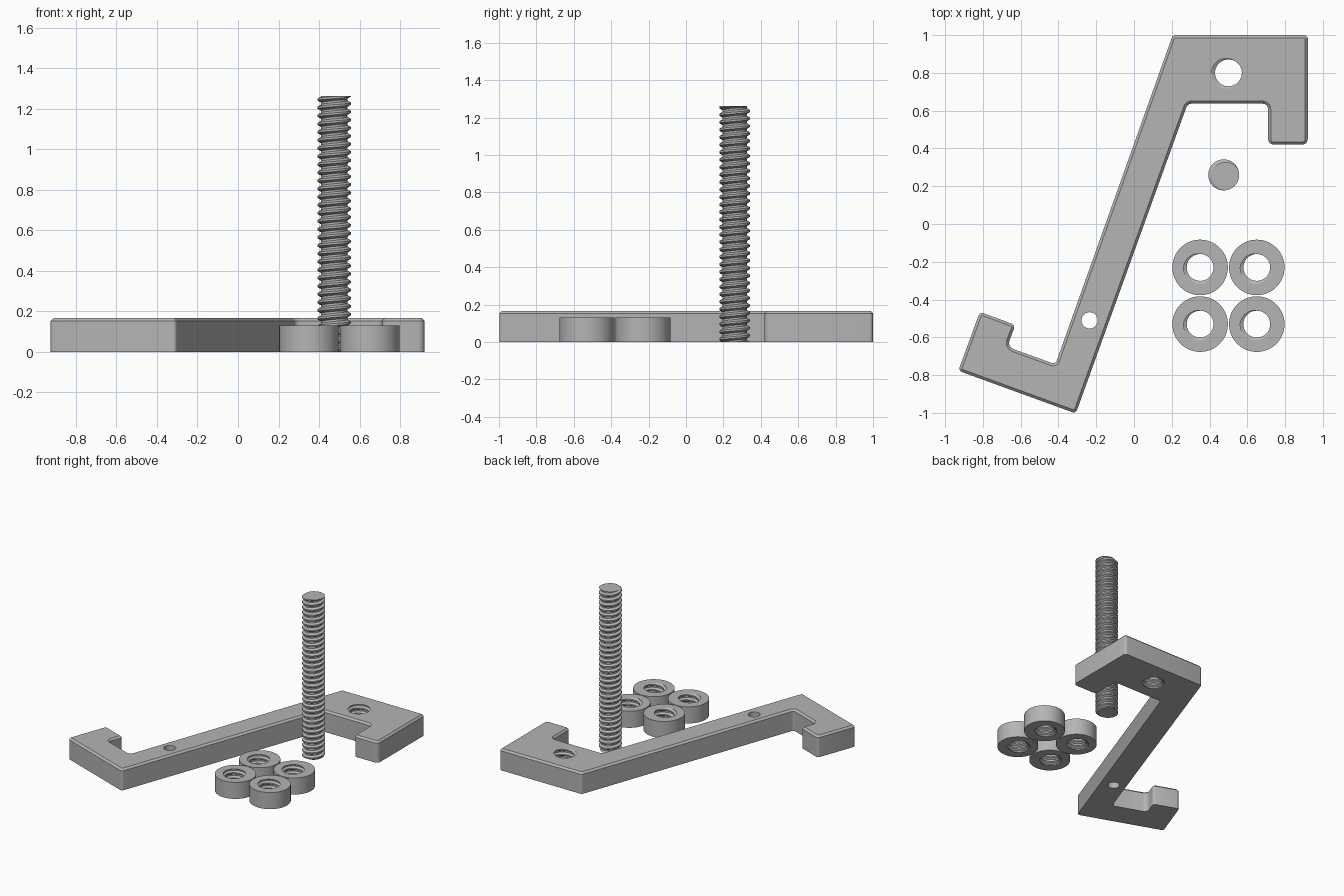
import bpy, bmesh, math
from mathutils import Vector

if "Cube" in bpy.data.objects:
    bpy.data.objects.remove(bpy.data.objects["Cube"])

grey = bpy.data.materials.new("light grey")
grey.diffuse_color = (0.46, 0.46, 0.46, 1)
grey.use_nodes = True
grey.node_tree.nodes["Principled BSDF"].inputs["Base Color"].default_value = grey.diffuse_color
PITCH = 0.04


def make(name, bm, loc=(0, 0, 0)):
    bmesh.ops.recalc_face_normals(bm, faces=bm.faces[:])
    me = bpy.data.meshes.new(name)
    bm.to_mesh(me)
    bm.free()
    me.materials.append(grey)
    ob = bpy.data.objects.new(name, me)
    ob.location = loc
    bpy.context.collection.objects.link(ob)
    return ob


def activate(ob):
    bpy.ops.object.select_all(action='DESELECT')
    ob.select_set(True)
    bpy.context.view_layer.objects.active = ob


def smooth(ob):
    activate(ob)
    bpy.ops.object.shade_smooth_by_angle(angle=math.radians(28))


def cut(ob, cutter):
    bpy.context.view_layer.update()
    mod = ob.modifiers.new("cut", 'BOOLEAN')
    mod.operation, mod.solver, mod.object = 'DIFFERENCE', 'EXACT', cutter
    activate(ob)
    bpy.ops.object.modifier_apply(modifier=mod.name)
    bpy.data.objects.remove(cutter)


def cylinder(name, r, h, loc, seg=48):
    bm = bmesh.new()
    bmesh.ops.create_cone(bm, cap_ends=True, segments=seg, radius1=r, radius2=r, depth=h)
    bmesh.ops.translate(bm, vec=(0, 0, h / 2), verts=bm.verts)
    return make(name, bm, loc)


def thread(name, root, crest, z0, z1, loc, seg=40):
    """Solid screw thread with a trapezoid profile, trimmed flat at z0 and z1."""
    marks = (0.0, 0.25, 0.5, 0.75)          # root start, root end, crest start, crest end

    def radius(p):
        p %= 1
        if p < 0.25:
            return root
        if p < 0.5:
            return root + (crest - root) * (p - 0.25) * 4
        if p < 0.75:
            return crest
        return crest - (crest - root) * (p - 0.75) * 4

    bm = bmesh.new()
    rows = [k + m for k in range(math.floor(z0 / PITCH) - 2, math.ceil(z1 / PITCH) + 2)
            for m in marks]
    cols = []
    for i in range(seg + 1):
        turn = i / seg
        a = 2 * math.pi * turn
        col = []
        for row in rows:
            z = min(max(PITCH * (row + turn), z0), z1)
            r = radius(z / PITCH - turn + 1e-7)
            col.append(bm.verts.new((r * math.cos(a), r * math.sin(a), z)))
        cols.append(col)
    for c, d in zip(cols, cols[1:]):
        for j in range(len(rows) - 1):
            quad = (c[j], d[j], d[j + 1], c[j + 1])
            zs = [v.co.z for v in quad]
            if max(zs) - min(zs) > 1e-6:
                bm.faces.new(quad)
    bmesh.ops.remove_doubles(bm, verts=bm.verts[:], dist=1e-5)
    loose = [v for v in bm.verts if not v.link_faces]
    bmesh.ops.delete(bm, geom=loose, context='VERTS')
    bmesh.ops.holes_fill(bm, edges=[e for e in bm.edges if e.is_boundary], sides=0)
    return make(name, bm, loc)


def rounded(points, steps=5):
    """Outline with a small arc at every (x, y, radius) corner."""
    out = []
    n = len(points)
    for i, (x, y, r) in enumerate(points):
        p = Vector((x, y))
        a = (Vector(points[i - 1][:2]) - p).normalized()
        b = (Vector(points[(i + 1) % n][:2]) - p).normalized()
        half = a.angle(b) / 2
        centre = p + (a + b).normalized() * (r / math.sin(half))
        s = p + a * (r / math.tan(half)) - centre
        e = p + b * (r / math.tan(half)) - centre
        sweep = s.angle(e)
        for k in range(steps + 1):
            t = k / steps
            out.append(centre + (s * math.sin((1 - t) * sweep) + e * math.sin(t * sweep))
                       / math.sin(sweep))
    return out


# Z-shaped bracket with two hooks and a chamfered top rim
outline = rounded([
    (0.205, 1.0, 0.02), (0.92, 1.0, 0.02), (0.92, 0.42, 0.03), (0.71, 0.42, 0.03),
    (0.71, 0.637, 0.03), (0.284, 0.637, 0.03), (-0.308, -1.003, 0.02),
    (-0.93, -0.777, 0.02), (-0.816, -0.465, 0.02), (-0.628, -0.535, 0.02),
    (-0.672, -0.65, 0.035), (-0.416, -0.743, 0.02)])
bm = bmesh.new()
base = bm.faces.new([bm.verts.new((p.x, p.y, 0)) for p in outline])
top = bmesh.ops.extrude_face_region(bm, geom=[base], use_keep_orig=True)['geom']
bmesh.ops.translate(bm, vec=(0, 0, 0.167),
                    verts=[g for g in top if isinstance(g, bmesh.types.BMVert)])
rim = [e for e in bm.edges if all(v.co.z > 0.1 for v in e.verts)]
bmesh.ops.recalc_face_normals(bm, faces=bm.faces[:])
bmesh.ops.bevel(bm, geom=rim, offset=0.014, segments=1, affect='EDGES')
bracket = make("bracket", bm)
cut(bracket, thread("bracket_thread_cutter", 0.071, 0.088, -0.05, 0.25, (0.5, 0.8, 0)))
cut(bracket, cylinder("pin_hole_cutter", 0.043, 0.4, (-0.235, -0.51, -0.1), 32))
smooth(bracket)

# Threaded rod
rod = thread("threaded_rod", 0.065, 0.082, 0.0, 1.262, (0.475, 0.26, 0))
smooth(rod)

# Four round nuts with threaded bores
for i, (x, y) in enumerate([(0.35, -0.23), (0.65, -0.23), (0.35, -0.53), (0.65, -0.53)]):
    nut = cylinder(f"round_nut_{i + 1}", 0.147, 0.13, (x, y, 0), 64)
    cut(nut, thread("nut_thread_cutter", 0.071, 0.088, -0.05, 0.2, (x, y, 0)))
    smooth(nut)
